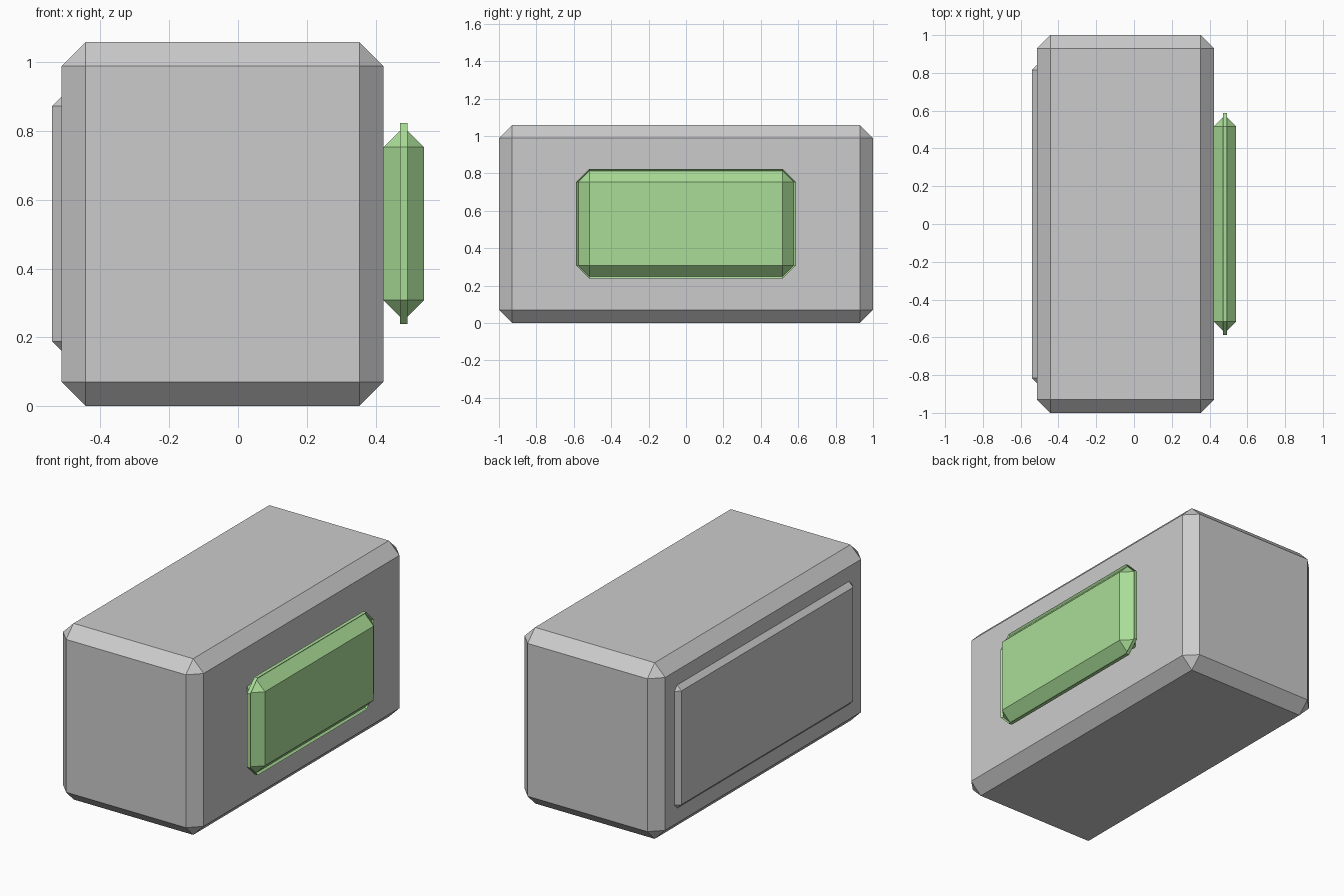
import bpy
import bmesh
from mathutils import Vector

if "Cube" in bpy.data.objects:
    bpy.data.objects.remove(bpy.data.objects["Cube"])

BEVEL = 0.07


def chamfered_box(name, low, high, material=None):
    """Box with single-segment chamfers; thin boxes let the chamfers cross."""
    low, high = Vector(low), Vector(high)
    bm = bmesh.new()
    bmesh.ops.create_cube(bm, size=1)
    bmesh.ops.scale(bm, vec=high - low, verts=bm.verts)
    bmesh.ops.bevel(bm, geom=bm.edges[:], offset=BEVEL, offset_type='OFFSET',
                    segments=1, profile=0.5, affect='EDGES', clamp_overlap=False)
    mesh = bpy.data.meshes.new(name)
    bm.to_mesh(mesh)
    bm.free()
    obj = bpy.data.objects.new(name, mesh)
    obj.location = (low + high) / 2
    bpy.context.collection.objects.link(obj)
    if material:
        mesh.materials.append(material)
    return obj


green = bpy.data.materials.new("screen_green")
green.diffuse_color = (0.40, 0.72, 0.31, 1)
green.use_nodes = True
green.node_tree.nodes["Principled BSDF"].inputs["Base Color"].default_value = green.diffuse_color

# Main housing
chamfered_box("housing", (-0.513, -1, 0), (0.423, 1, 1.059))

# Shallow panel set into the rear
chamfered_box("rear_panel", (-0.541, -0.886, 0.118), (-0.36, 0.886, 0.942))

# Thin green screen standing on the right face
chamfered_box("screen", (0.423, -0.587, 0.238), (0.541, 0.587, 0.823), green)
